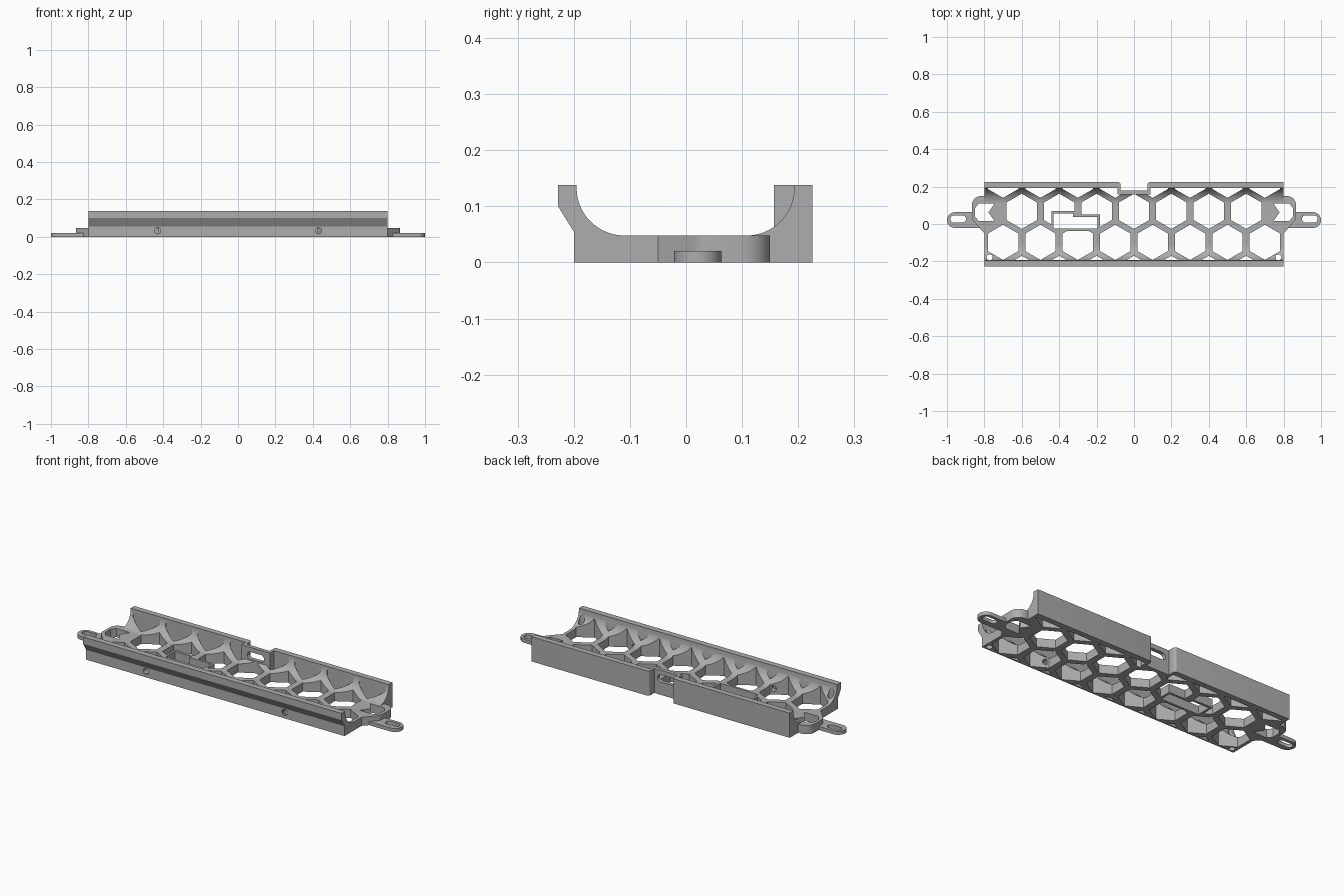
import bpy, bmesh
from math import sin, cos, pi, radians
from mathutils import Vector

cube = bpy.data.objects.get("Cube")
if cube:
    bpy.data.objects.remove(cube)

grey = bpy.data.materials.new("matte grey")
grey.use_nodes = True
colour = (0.42, 0.42, 0.42, 1)
grey.diffuse_color = colour
grey.node_tree.nodes["Principled BSDF"].inputs["Base Color"].default_value = colour


def add_prism(bm, points, low, high, axis="z"):
    """Extrude a 2D outline along one axis."""
    place = {"x": lambda a, b, h: (h, a, b),
             "y": lambda a, b, h: (a, h, b),
             "z": lambda a, b, h: (a, b, h)}[axis]
    bottom = [bm.verts.new(place(a, b, low)) for a, b in points]
    top = [bm.verts.new(place(a, b, high)) for a, b in points]
    bm.faces.new(bottom)
    bm.faces.new(top[::-1])
    n = len(points)
    for i in range(n):
        j = (i + 1) % n
        bm.faces.new((bottom[i], top[i], top[j], bottom[j]))


def finish(bm, name):
    bmesh.ops.recalc_face_normals(bm, faces=bm.faces[:])
    mesh = bpy.data.meshes.new(name)
    bm.to_mesh(mesh)
    bm.free()
    obj = bpy.data.objects.new(name, mesh)
    obj.data.materials.append(grey)
    bpy.context.collection.objects.link(obj)
    return obj


def prism(name, points, low, high, axis="z"):
    bm = bmesh.new()
    add_prism(bm, points, low, high, axis)
    return finish(bm, name)


def combine(target, tool, operation):
    """Apply a boolean and drop the tool."""
    bpy.ops.object.select_all(action="DESELECT")
    bpy.context.view_layer.objects.active = target
    target.select_set(True)
    mod = target.modifiers.new("boolean", "BOOLEAN")
    mod.operation, mod.object, mod.solver = operation, tool, "EXACT"
    bpy.ops.object.modifier_apply(modifier=mod.name)
    bpy.data.objects.remove(tool)


def arc(cx, cy, r, start, end, steps=12):
    return [(cx + r * cos(radians(start + (end - start) * i / steps)),
             cy + r * sin(radians(start + (end - start) * i / steps)))
            for i in range(steps + 1)]


def stadium(x0, x1, y, r):
    return arc(x1 - r, y, r, -90, 90) + arc(x0 + r, y, r, 90, 270)


def rect(x0, x1, y0, y1):
    return [(x0, y0), (x1, y0), (x1, y1), (x0, y1)]


def mirrored(points, side):
    return [(side * x, y) for x, y in points]


FLOOR, TOP, LENGTH = 0.048, 0.138, 0.8
BELOW, ABOVE = -0.1, 0.3

# Channel with coved walls and an outward lip along the front
profile = [(-0.2, 0), (0.225, 0), (0.225, TOP), (0.193, TOP)]
profile += arc(0.108, 0.133, 0.085, 0, -90, 16)
profile += arc(-0.11, 0.133, 0.085, -90, -180, 16)
profile += [(-0.195, TOP), (-0.228, TOP), (-0.228, 0.1), (-0.2, 0.055)]
tray = prism("honeycomb_tray", profile, -LENGTH, LENGTH, "x")

# Honeycomb openings, stopped short of the outer wall faces
bm = bmesh.new()
rows = [(0.234, 0.1, 4), (0.068, 0, 4), (-0.098, 0.1, 4), (-0.264, 0, 4)]
for y, offset, count in rows:
    for i in range(-count, count):
        x = i * 0.2 + offset
        if abs(x) < 0.75:
            add_prism(bm, arc(x, y, 0.094, 30, 330, 5), BELOW, ABOVE)
for limit, direction in ((0.193, 1), (-0.192, -1)):
    geom = bm.verts[:] + bm.edges[:] + bm.faces[:]
    bmesh.ops.bisect_plane(bm, geom=geom, plane_co=Vector((0, limit, 0)),
                           plane_no=Vector((0, direction, 0)), clear_outer=True)
    rim = [e for e in bm.edges if e.is_boundary]
    bmesh.ops.holes_fill(bm, edges=rim, sides=0)
combine(tray, finish(bm, "honeycomb_cutter"), "DIFFERENCE")

# Rounded end blocks and flat mounting ears
for side in (-1, 1):
    block = [(0.78, -0.05), (0.8, -0.05), (0.838, -0.008)]
    block += arc(0.827, 0.04, 0.04, -50, 0, 5) + arc(0.817, 0.1, 0.05, 0, 90, 8)
    block += [(0.78, 0.15)]
    combine(tray, prism("end_block", mirrored(block, side), 0, FLOOR), "UNION")
    ear = stadium(0.78, 1.0, 0.021, 0.042)
    combine(tray, prism("mounting_ear", mirrored(ear, side), 0, 0.02), "UNION")

# Frame round the stepped opening
frame = [(-0.442, -0.038), (-0.182, -0.038), (-0.182, 0.05),
         (-0.31, 0.05), (-0.31, 0.07), (-0.442, 0.07)]
combine(tray, prism("opening_frame", frame, 0, FLOOR), "UNION")

# Recessed bridge in the middle of the back wall
combine(tray, prism("back_bridge", rect(-0.088, 0.088, 0.157, 0.21), 0, TOP), "UNION")

# Stepped opening, back recess and its slot
opening = [(-0.43, -0.025), (-0.195, -0.025), (-0.195, 0.037),
           (-0.325, 0.037), (-0.325, 0.055), (-0.43, 0.055)]
recess = [(-0.072, 0.178), (0.072, 0.178), (0.072, 0.21)]
recess += arc(0.087, 0.21, 0.015, 180, 90, 5) + [(0.087, 0.3), (-0.087, 0.3)]
recess += arc(-0.087, 0.21, 0.015, 90, 0, 5)
cuts = [(opening, BELOW, ABOVE, "z"),
        (recess, BELOW, ABOVE, "z"),
        (stadium(-0.052, 0.052, 0.092, 0.02), 0.12, 0.2, "y")]

# Ear slots, end openings, corner holes and front screw holes
arrow = [(0.85, 0.085), (0.83, 0.11), (0.745, 0.11), (0.778, 0.062),
         (0.745, 0.015), (0.83, 0.015), (0.85, 0.04)]
for side in (-1, 1):
    cuts += [(mirrored(stadium(0.898, 0.982, 0.027, 0.019), side), BELOW, ABOVE, "z"),
             (mirrored(arrow, side), BELOW, ABOVE, "z"),
             (arc(side * 0.772, -0.178, 0.016, 0, 345, 23), BELOW, ABOVE, "z"),
             (arc(side * 0.43, 0.033, 0.017, 0, 345, 23), -0.3, -0.15, "y")]
for points, low, high, axis in cuts:
    combine(tray, prism("cutter", points, low, high, axis), "DIFFERENCE")

# Smooth coves, crisp edges
bpy.ops.object.select_all(action="DESELECT")
bpy.context.view_layer.objects.active = tray
tray.select_set(True)
bpy.ops.object.shade_smooth_by_angle(angle=radians(25))
